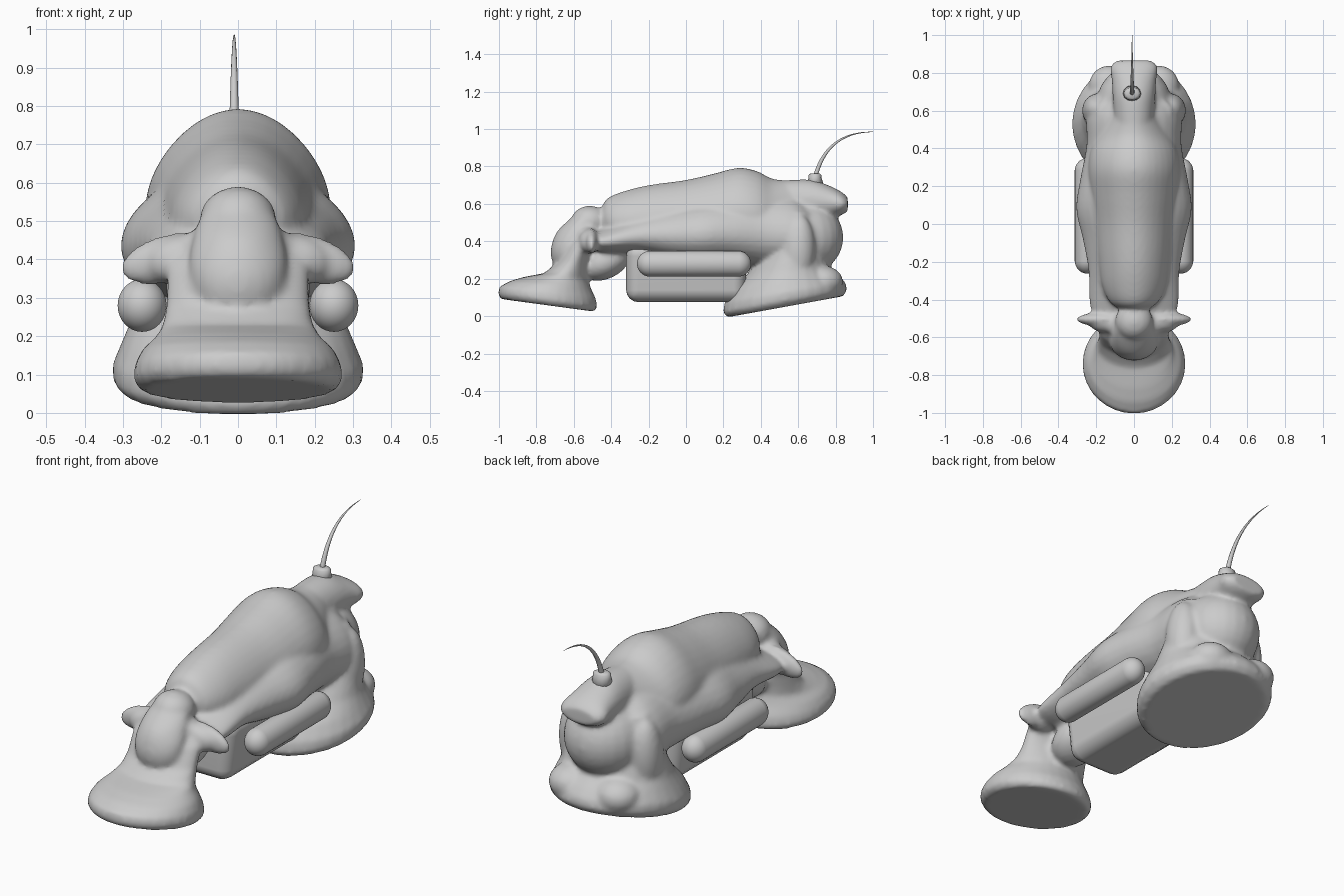
import bpy, bmesh, math
from mathutils import Matrix, Vector

old = bpy.data.objects.get("Cube")
if old:
    bpy.data.objects.remove(old)

COLOR = (0.6, 0.6, 0.6, 1)
grey = bpy.data.materials.new("plain_grey")
grey.use_nodes = True
grey.diffuse_color = COLOR
grey.node_tree.nodes["Principled BSDF"].inputs["Base Color"].default_value = COLOR


def resample(rows, steps=4):
    """Smooth spline through rows of numbers."""
    pts = [Vector(r) for r in rows]
    out = []
    for i in range(len(pts) - 1):
        a, b, c, d = (pts[max(i - 1, 0)], pts[i], pts[i + 1], pts[min(i + 2, len(pts) - 1)])
        for s in range(steps):
            t = s / steps
            out.append(b + (c - a) * (t / 2) + (2 * a - 5 * b + 4 * c - d) * (t * t / 2)
                       + (3 * b - a - 3 * c + d) * (t**3 / 2))
    return out + [pts[-1]]


def loft(bm, rings, sides=32, pinch=0):
    """Skin rings (y, z, half_width, half_depth, tilt), narrower on one side by pinch."""
    loops = []
    for y, z, a, b, t in rings:
        loop = []
        for i in range(sides):
            u = math.tau * i / sides
            d = b * math.sin(u)
            x = a * math.cos(u) * (1 - pinch * math.sin(u))
            loop.append(bm.verts.new((x, y + d * math.cos(t), z + d * math.sin(t))))
        loops.append(loop)
    faces = [bm.faces.new(loops[0]), bm.faces.new(loops[-1])]
    for p, q in zip(loops, loops[1:]):
        for i in range(sides):
            j = (i + 1) % sides
            faces.append(bm.faces.new((p[i], p[j], q[j], q[i])))
    bmesh.ops.recalc_face_normals(bm, faces=faces)


def along_y(bm, rows, pinch=0):
    """Loft of upright sections (y, half_width, bottom, top)."""
    loft(bm, [(y, (b + t) / 2, w, (t - b) / 2, math.pi / 2) for y, w, b, t in resample(rows)],
         pinch=pinch)


def ball(bm, centre, radii, rx=0, ry=0):
    m = (Matrix.Translation(centre) @ Matrix.Rotation(rx, 4, 'X')
         @ Matrix.Rotation(ry, 4, 'Y') @ Matrix.Diagonal((*radii, 1)))
    bmesh.ops.create_uvsphere(bm, u_segments=24, v_segments=16, radius=1, matrix=m)


def finish(name, bm):
    mesh = bpy.data.meshes.new(name)
    bm.to_mesh(mesh)
    bm.free()
    mesh.materials.append(grey)
    mesh.shade_smooth()
    ob = bpy.data.objects.new(name, mesh)
    bpy.context.collection.objects.link(ob)
    return ob


# Fused body: back and flanks
body = bmesh.new()
along_y(body, [(-.455, .05, .48, .57), (-.42, .12, .42, .63), (-.33, .165, .38, .668),
               (-.2, .185, .36, .70), (0, .205, .35, .728), (.15, .225, .35, .762),
               (.28, .238, .35, .793), (.38, .228, .35, .775), (.46, .195, .35, .735),
               (.55, .14, .4, .725), (.64, .10, .45, .71)], pinch=.19)
along_y(body, [(-.53, .15, .37, .45), (-.45, .23, .335, .47), (-.25, .24, .325, .55),
               (-.08, .27, .29, .60), (.08, .305, .27, .635), (.24, .283, .27, .65),
               (.42, .25, .25, .66), (.58, .25, .25, .645), (.67, .19, .3, .59)], pinch=.1)

# Tail block with overhanging lip, and rump
along_y(body, [(.5, .10, .5, .725), (.66, .112, .5, .73), (.76, .118, .52, .70),
               (.83, .125, .54, .665), (.865, .095, .56, .635)])
ball(body, (0, .63, .42), (.2, .212, .2))

# Rear foot
loft(body, [(.53, .05, .295, .315, .18), (.53, .08, .325, .338, .18), (.53, .125, .328, .328, .16),
            (.535, .18, .305, .29, .12), (.55, .24, .28, .225, .08),
            (.57, .33, .26, .17, 0), (.59, .46, .235, .14, 0), (.59, .56, .2, .1, 0)])

# Front foot narrowing into the neck
loft(body, [(-.74, .058, .25, .255, -.134), (-.74, .085, .274, .268, -.134),
            (-.74, .125, .27, .26, -.12), (-.725, .165, .25, .22, -.1),
            (-.695, .2, .213, .175, -.05), (-.64, .235, .195, .12, .05), (-.605, .29, .187, .09, .1),
            (-.565, .38, .185, .08, .1), (-.53, .45, .145, .06, .1)])

# Snout, crown and chest
loft(body, resample([(-.65, .23, .06, .04, 0), (-.645, .31, .115, .075, 0), (-.63, .4, .125, .09, .2),
                     (-.58, .49, .105, .11, .3), (-.53, .555, .07, .08, .3)]), pinch=-.1)
ball(body, (0, -.515, .505), (.10, .10, .085))
ball(body, (0, -.53, .43), (.165, .08, .065))
ball(body, (0, -.43, .29), (.12, .14, .09), rx=.45)

for s in (1, -1):
    # Ears with wide roots, hind legs and heels
    ball(body, (s * .185, -.505, .402), (.125, .034, .062), ry=s * .27)
    ball(body, (s * .15, -.515, .40), (.095, .06, .065), ry=s * .2)
    ball(body, (s * .195, .60, .35), (.08, .09, .19), rx=-.05)
    ball(body, (s * .13, .73, .185), (.11, .11, .085))

hide = finish("body", body)
remesh = hide.modifiers.new("fuse", 'REMESH')
remesh.mode = 'VOXEL'
remesh.voxel_size = .012
remesh.use_smooth_shade = True
soften = hide.modifiers.new("soften", 'SMOOTH')
soften.factor = .5
soften.iterations = 8

# Rounded box under the belly, narrower at the bottom
bm = bmesh.new()
bmesh.ops.create_cube(bm, size=1, matrix=Matrix.Translation((0, 0, .23)) @ Matrix.Diagonal((.39, .64, .31, 1)))
for v in bm.verts:
    if v.co.z < .2:
        v.co.x *= .8
box = finish("belly_box", bm)
bevel = box.modifiers.new("round", 'BEVEL')
bevel.width = .065
bevel.segments = 4
box.modifiers.new("normals", 'WEIGHTED_NORMAL')

# Side rolls with domed ends
for s, side in ((1, "left"), (-1, "right")):
    bm = bmesh.new()
    caps = [math.radians(a) for a in range(-85, 86, 10)]
    loft(bm, [(math.copysign(.235, a) + .07 * math.sin(a), 0,
               .064 * math.cos(a), .069 * math.cos(a), math.pi / 2) for a in caps])
    roll = finish(side + "_roll", bm)
    roll.location = (s * .25, .043, .28)

# Tail socket
bm = bmesh.new()
loft(bm, [(.69, .69, .05, .05, 0), (.69, .735, .046, .036, 0), (.69, .755, .044, .034, 0),
          (.69, .763, .03, .025, 0)], 12)
finish("tail_socket", bm).location.x = -.01

# Curved tapering tail
bm = bmesh.new()
p = [Vector(v) for v in ((.69, .74), (.73, .9), (.83, .985), (1, .985))]
rings = []
for i in range(17):
    t = i / 16
    k = 1 - t
    c = k**3 * p[0] + 3 * k * k * t * p[1] + 3 * k * t * t * p[2] + t**3 * p[3]
    d = k * k * (p[1] - p[0]) + 2 * k * t * (p[2] - p[1]) + t * t * (p[3] - p[2])
    r = .012 * k + .001
    rings.append((c.x, c.y, r, r, math.atan2(d.y, d.x) - math.pi / 2))
loft(bm, rings, 10)
finish("tail", bm).location.x = -.01
